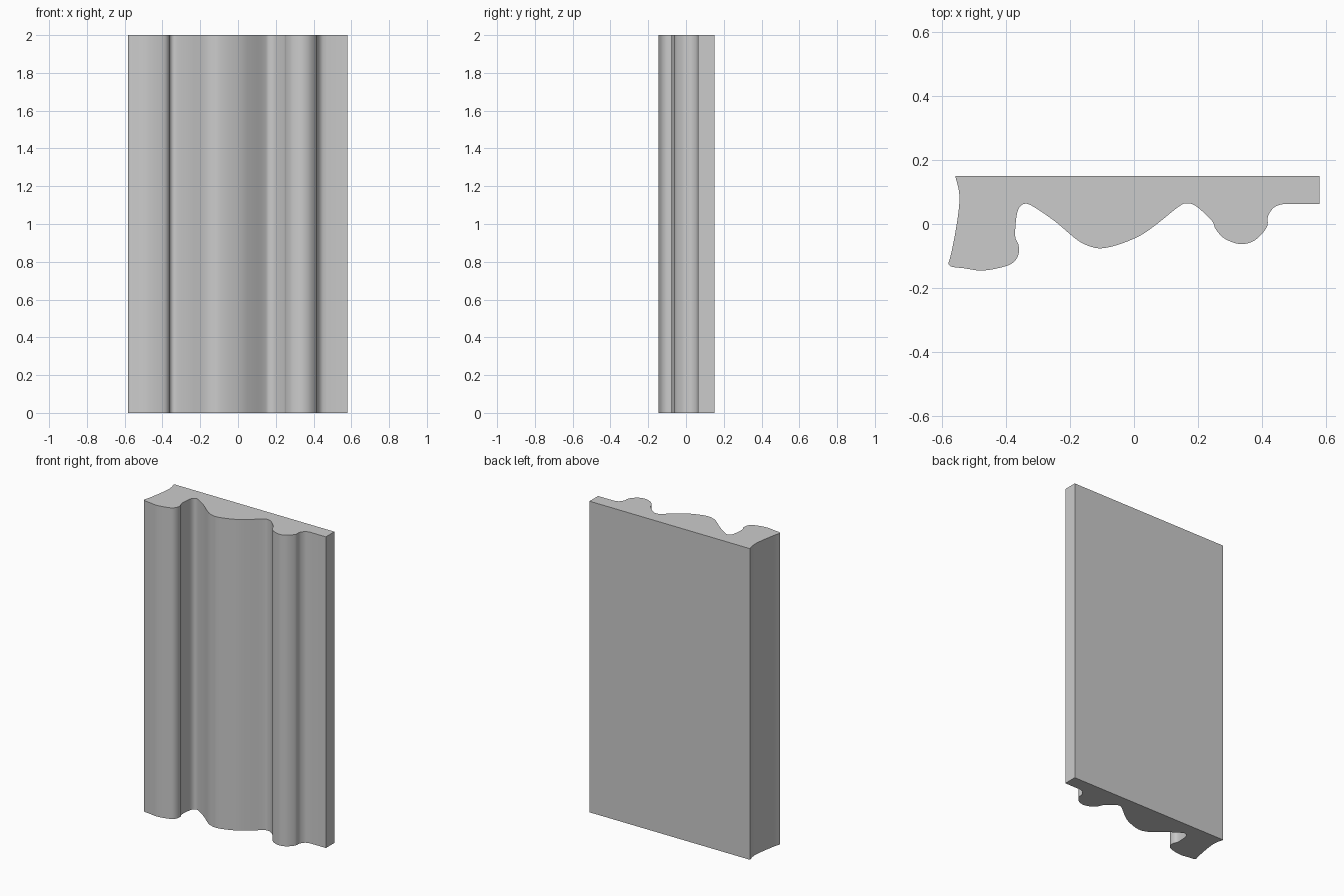
import bpy
import bmesh
import math
from mathutils import Vector

HEIGHT = 2.0
STEPS = 5

# Remove the default object
default = bpy.data.objects.get("Cube")
if default:
    bpy.data.objects.remove(default, do_unlink=True)

# Plain grey material
grey = bpy.data.materials.new("light_grey")
grey.use_nodes = True
colour = (0.6, 0.6, 0.6, 1)
grey.diffuse_color = colour
grey.node_tree.nodes["Principled BSDF"].inputs["Base Color"].default_value = colour

# Hollowed outer edge, from the back corner to the front corner
outer_edge = [(-.56, .15), (-.547, .09), (-.553, .015), (-.57, -.08), (-.582, -.125)]

# Moulded front: raised lip, cove, broad swell, cove, bead
moulded_front = [
    (-.582, -.125), (-.57, -.134), (-.53, -.139), (-.478, -.146), (-.42, -.137),
    (-.38, -.122), (-.362, -.095), (-.362, -.065), (-.372, -.04), (-.37, .01),
    (-.362, .047), (-.344, .063), (-.318, .056), (-.25, .01), (-.178, -.05),
    (-.138, -.07), (-.1, -.076), (-.044, -.063), (.02, -.036), (.072, 0),
    (.138, .053), (.166, .065), (.197, .054), (.244, .01), (.256, -.016),
    (.284, -.046), (.334, -.063), (.38, -.05), (.416, -.01), (.42, .025),
    (.44, .053), (.469, .063),
]

# Flat strip and square back
flat_strip = [(.581, .063), (.581, .15)]


def smooth_path(points):
    """Run a Catmull-Rom curve through the points, leaving out the last one."""
    pts = [Vector(p) for p in points]
    pts = [pts[0]] + pts + [pts[-1]]
    path = []
    for a, b, c, d in zip(pts, pts[1:], pts[2:], pts[3:]):
        for i in range(STEPS):
            t = i / STEPS
            path.append(b + ((c - a) * t + (2 * a - 5 * b + 4 * c - d) * t ** 2
                             + (3 * b - a - 3 * c + d) * t ** 3) / 2)
    return path


def extrude_profile(name, outline, height, material):
    """Turn a closed outline into an upright solid."""
    bm = bmesh.new()
    base = bm.faces.new([bm.verts.new((p[0], p[1], 0)) for p in outline])
    result = bmesh.ops.extrude_face_region(bm, geom=[base], use_keep_orig=True)
    top = [e for e in result["geom"] if isinstance(e, bmesh.types.BMVert)]
    bmesh.ops.translate(bm, verts=top, vec=(0, 0, height))
    bmesh.ops.recalc_face_normals(bm, faces=bm.faces)
    mesh = bpy.data.meshes.new(name)
    bm.to_mesh(mesh)
    bm.free()
    mesh.materials.append(material)
    obj = bpy.data.objects.new(name, mesh)
    bpy.context.collection.objects.link(obj)
    return obj


# Moulding strip
outline = (smooth_path(outer_edge) + smooth_path(moulded_front)
           + [Vector(moulded_front[-1])] + [Vector(p) for p in flat_strip])
moulding = extrude_profile("moulding_strip", outline, HEIGHT, grey)

# Smooth the curves and keep the corners sharp
bpy.ops.object.select_all(action="DESELECT")
moulding.select_set(True)
bpy.context.view_layer.objects.active = moulding
bpy.ops.object.shade_smooth_by_angle(angle=math.radians(35))
